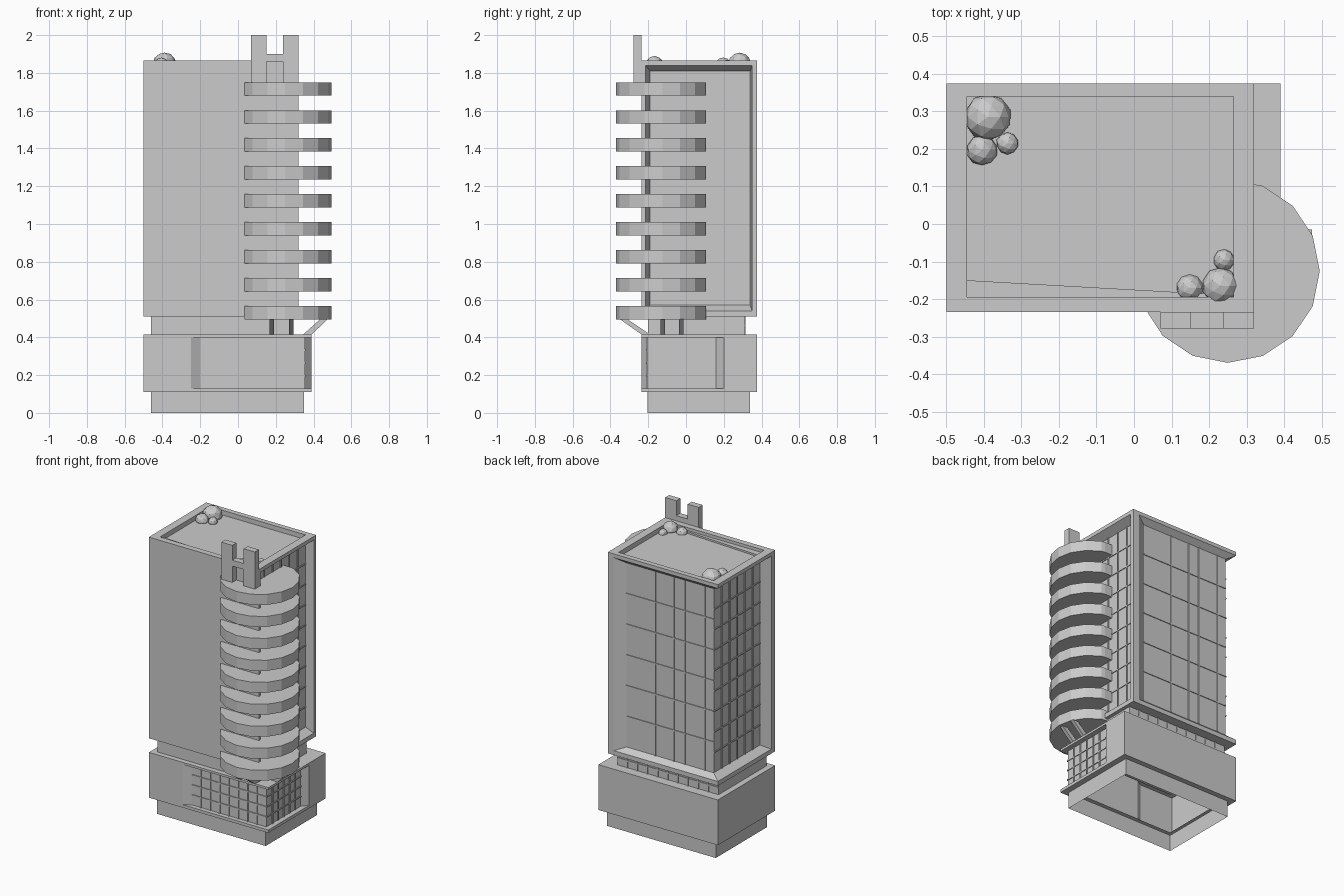
import bpy, bmesh, math, random
from mathutils import Vector

if "Cube" in bpy.data.objects:
    bpy.data.objects.remove(bpy.data.objects["Cube"])

random.seed(4)


def finish(name, bm):
    bmesh.ops.recalc_face_normals(bm, faces=bm.faces)
    me = bpy.data.meshes.new(name)
    bm.to_mesh(me)
    bm.free()
    ob = bpy.data.objects.new(name, me)
    bpy.context.collection.objects.link(ob)
    return ob


def loft_into(bm, loops, start, end):
    rings = [[bm.verts.new(p) for p in loop] for loop in loops]
    for a, b in zip(rings, rings[1:]):
        n = len(a)
        for i in range(n):
            bm.faces.new((a[i], a[(i + 1) % n], b[(i + 1) % n], b[i]))
    if start:
        bm.faces.new(rings[0][::-1])
    if end:
        bm.faces.new(rings[-1])


def rect(r, z):
    x0, y0, x1, y1 = r
    return [(x0, y0, z), (x1, y0, z), (x1, y1, z), (x0, y1, z)]


def loft(name, sections, start=True, end=True):
    """Stack of rectangles joined into a shell."""
    bm = bmesh.new()
    loft_into(bm, [rect(r, z) for r, z in sections], start, end)
    return finish(name, bm)


def prism(name, pts, z0, z1, caps=True):
    bm = bmesh.new()
    loft_into(bm, [[(x, y, z) for x, y in pts] for z in (z0, z1)], caps, caps)
    return finish(name, bm)


def boxes(name, items):
    bm = bmesh.new()
    for x0, x1, y0, y1, z0, z1 in items:
        r = (x0, y0, x1, y1)
        loft_into(bm, [rect(r, z0), rect(r, z1)], True, True)
    return finish(name, bm)


def glazing(name, axis, plane, out, cols, rows, lo, hi, z0, z1):
    """Thin bars on a window plane; axis is the direction the columns run along."""
    w, d = 0.004, 0.006
    p0, p1 = sorted((plane, plane + out * d))
    items = []
    for c in cols:
        items.append((c - w, c + w, p0, p1, z0, z1))
    for i in range(1, rows):
        z = z0 + (z1 - z0) * i / rows
        items.append((lo, hi, p0, p1 - 0.001 if out > 0 else p1, z - w, z + w))
    if axis == 'y':
        items = [(c, d_, a, b, e, f) for a, b, c, d_, e, f in items]
    return boxes(name, items)


def steps(lo, hi, n):
    return [lo + (hi - lo) * i / n for i in range(1, n)]


PLINTH = (-0.46, -0.205, 0.35, 0.34)
PODIUM = (-0.5, -0.235, 0.39, 0.375)
NECK = (-0.46, -0.2, 0.295, 0.31)
TOWER = (-0.5, -0.235, 0.32, 0.375)
CORE = (-0.445, -0.195, 0.265, 0.34)

# Base: hollow plinth, podium with corner window notch, recessed neck
loft("plinth", [(PLINTH, 0), (PLINTH, 0.11), (PODIUM, 0.11), (PODIUM, 0.13),
                (PLINTH, 0.13)], False, False)
prism("podium_walls", [(-0.5, -0.235), (-0.25, -0.235), (-0.2, -0.205), (0.355, -0.205),
                       (0.355, 0.16), (0.39, 0.2), (0.39, 0.375), (-0.5, 0.375)],
      0.13, 0.40, False)
loft("podium_top_and_neck", [(PLINTH, 0.40), (PODIUM, 0.40), (PODIUM, 0.415),
                             (NECK, 0.415), (NECK, 0.51)], False, False)
glazing("podium_front_bars", 'x', -0.205, -1, steps(-0.2, 0.355, 8), 4, -0.2, 0.355, 0.13, 0.40)
glazing("podium_side_bars", 'y', 0.355, 1, steps(-0.205, 0.16, 6), 4, -0.205, 0.16, 0.13, 0.40)
glazing("neck_back_bars", 'x', 0.31, 1, steps(-0.46, 0.295, 10), 2, -0.46, 0.295, 0.415, 0.51)

# Tower: glass core, floor slab, roof with parapet, front wall, corner post
loft("tower_glass", [(CORE, 0.55), (CORE, 1.82)], False, False)
loft("tower_floor_slab", [(TOWER, 0.51), (TOWER, 0.54), (CORE, 0.57)], True, False)
loft("tower_roof", [(CORE, 1.81), (TOWER, 1.84), (TOWER, 1.865), (CORE, 1.865),
                    (CORE, 1.833)], False, True)
prism("front_wall", [(-0.5, -0.235), (0.32, -0.235), (0.32, -0.215), (0.265, -0.19),
                     (-0.445, -0.15), (-0.5, -0.195)], 0.515, 1.845)
prism("corner_post", [(0.32, 0.35), (0.32, 0.375), (0.275, 0.375), (0.205, 0.34),
                      (0.265, 0.34)], 0.515, 1.845)

# Tower window bars
glazing("back_bars", 'x', 0.34, 1, (-0.38, -0.23, -0.15, -0.01), 6, -0.445, 0.205, 0.57, 1.81)
glazing("left_bars", 'y', -0.445, -1, steps(-0.15, 0.34, 6), 9, -0.15, 0.34, 0.57, 1.81)
glazing("right_bars", 'y', 0.265, 1, steps(-0.19, 0.34, 6), 9, -0.19, 0.34, 0.57, 1.81)

# Rounded balconies: sixteen-sided discs trimmed to the tower corner
arc = [(0.25 + 0.245 * math.cos(math.radians(a * 22.5)),
        -0.125 + 0.245 * math.sin(math.radians(a * 22.5))) for a in range(-6, 4)]
outline = [(0.035, -0.234)] + arc + [(0.319, 0.106), (0.266, 0.106), (0.266, -0.234)]
for i in range(9):
    z = 0.495 + i * 0.148
    prism(f"balcony_{i + 1}", outline, z, z + 0.071)

# Slanted struts under the lowest balcony
for i, x in enumerate((0.167, 0.27)):
    loft(f"front_strut_{i + 1}", [((x, -0.235, x + 0.023, -0.19), 0.415),
                                  ((x, -0.35, x + 0.023, -0.31), 0.496)])
for i, y in enumerate((-0.135, -0.037)):
    loft(f"side_strut_{i + 1}", [((0.345, y, 0.39, y + 0.023), 0.415),
                                 ((0.435, y, 0.475, y + 0.023), 0.496)])

# Twin roof posts joined by a cross beam
boxes("roof_posts", [(0.07, 0.152, -0.278, -0.235, 1.75, 2.0),
                     (0.237, 0.32, -0.278, -0.235, 1.75, 2.0)])
boxes("roof_cross_beam", [(0.152, 0.237, -0.278, -0.235, 1.86, 1.90)])

# Roof shrubs: rough faceted balls
for i, (x, y, z, r) in enumerate([(-0.39, 0.285, 1.846, 0.063), (-0.405, 0.197, 1.84, 0.042),
                                  (-0.337, 0.215, 1.84, 0.03), (0.23, -0.165, 1.841, 0.049),
                                  (0.148, -0.17, 1.835, 0.036), (0.24, -0.096, 1.835, 0.029)]):
    bm = bmesh.new()
    bmesh.ops.create_icosphere(bm, subdivisions=2, radius=r)
    for v in bm.verts:
        v.co = v.co * random.uniform(0.95, 1.02) + Vector((x, y, z))
    finish(f"roof_shrub_{i + 1}", bm)
